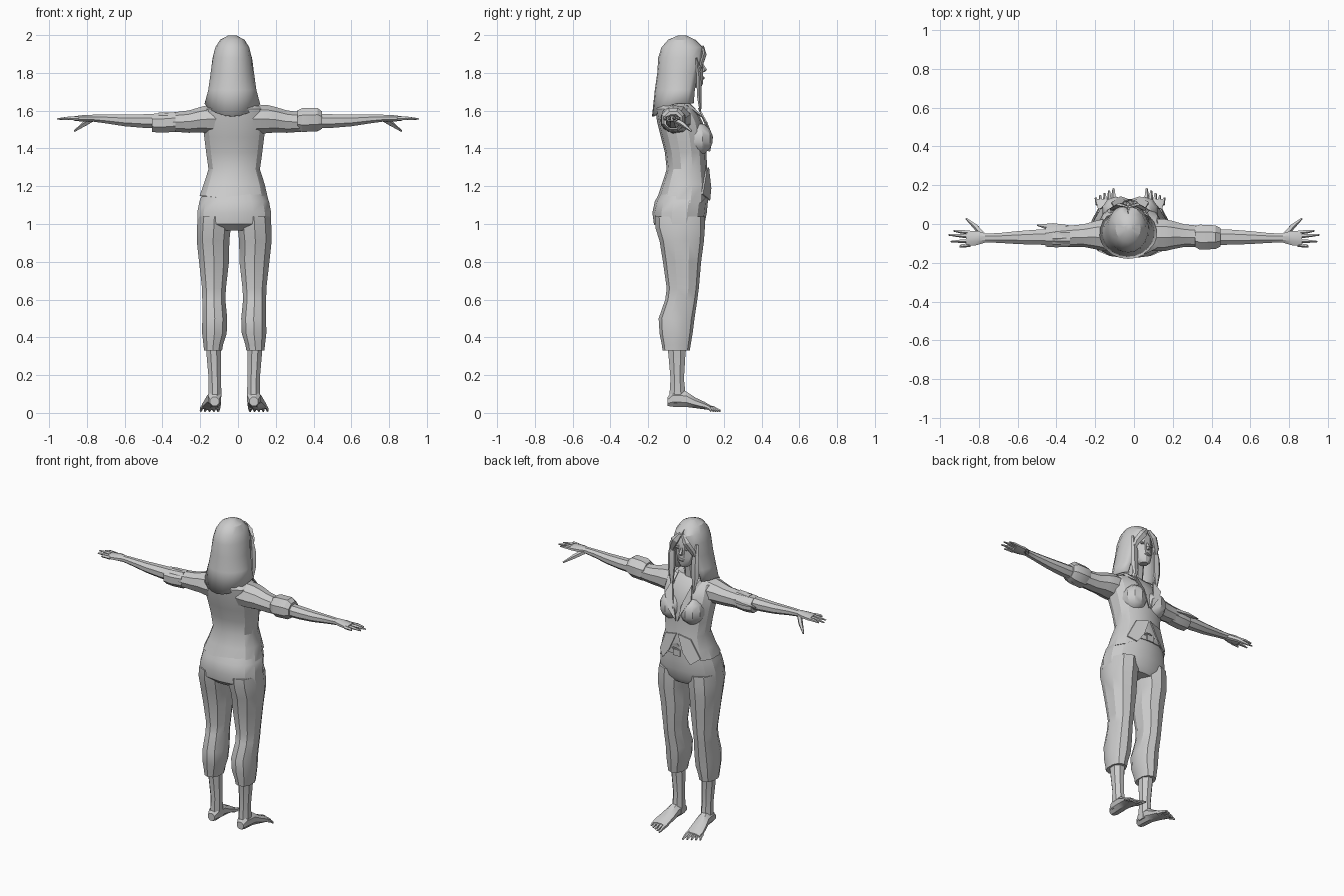
import bpy, bmesh, math
from mathutils import Vector

if "Cube" in bpy.data.objects:
    bpy.data.objects.remove(bpy.data.objects["Cube"])

clay = bpy.data.materials.new("plain_grey")
clay.use_nodes = True
clay.diffuse_color = (0.6, 0.6, 0.6, 1)
clay.node_tree.nodes["Principled BSDF"].inputs["Base Color"].default_value = (0.6, 0.6, 0.6, 1)

MID = -0.02   # the body's centre line in x
SIDES = ((1, "left"), (-1, "right"))


def finish(name, bm, side=1, mid=0.0, angle=28):
    """Turn a bmesh into an object, mirrored if side is -1, moved to mid."""
    for v in bm.verts:
        v.co.x = mid + side * v.co.x
    bmesh.ops.recalc_face_normals(bm, faces=bm.faces)
    me = bpy.data.meshes.new(name)
    bm.to_mesh(me)
    bm.free()
    me.materials.append(clay)
    ob = bpy.data.objects.new(name, me)
    bpy.context.collection.objects.link(ob)
    bpy.ops.object.select_all(action='DESELECT')
    ob.select_set(True)
    bpy.context.view_layer.objects.active = ob
    bpy.ops.object.shade_smooth_by_angle(angle=math.radians(angle))
    return ob


def skin_rings(bm, rings, caps=True):
    rings = [[bm.verts.new(p) for p in r] for r in rings]
    n = len(rings[0])
    for a, b in zip(rings, rings[1:]):
        for i in range(n):
            bm.faces.new((a[i], a[(i + 1) % n], b[(i + 1) % n], b[i]))
    if caps:
        bm.faces.new(rings[0])
        bm.faces.new(rings[-1])


def loft(name, axis, rows, n=10, side=1, mid=0.0, edit=None, power=1.0):
    """Rows are (station, centre u, centre v, radius u, radius v)."""
    rings = []
    for t, u, v, ru, rv in rows:
        ring = []
        for i in range(n):
            a = 2 * math.pi * (i + 0.5) / n
            c, s = math.cos(a), math.sin(a)
            p = u + ru * math.copysign(abs(c) ** power, c)
            q = v + rv * math.copysign(abs(s) ** power, s)
            ring.append({'z': (p, q, t), 'x': (t, p, q), 'y': (p, t, q)}[axis])
        rings.append(ring)
    bm = bmesh.new()
    skin_rings(bm, rings)
    if edit:
        for v in bm.verts:
            edit(v.co)
    return finish(name, bm, side, mid)


def span(rows):
    """Convert (z, centre x, half width, y back, y front) to loft rows."""
    return [(z, x, (b + f) / 2, w, (f - b) / 2) for z, x, w, b, f in rows]


def tube(name, pts, n=5, side=1, mid=0.0, flat=1.0):
    """Tapered tube through (x, y, z, radius) points."""
    ps = [Vector(p[:3]) for p in pts]
    d = (ps[-1] - ps[0]).normalized()
    ref = Vector((0, 1, 0)) if abs(d.z) > 0.7 else Vector((0, 0, 1))
    w = d.cross(ref).normalized()
    h = w.cross(d)
    rings = [[p + q[3] * (w * math.cos(2 * math.pi * i / n) + h * flat * math.sin(2 * math.pi * i / n))
              for i in range(n)] for p, q in zip(ps, pts)]
    bm = bmesh.new()
    skin_rings(bm, rings)
    return finish(name, bm, side, mid)


def plate(name, pts, depth=0.008, side=1, mid=0.0):
    """Thin cloth panel with thickness along y."""
    bm = bmesh.new()
    skin_rings(bm, [pts, [(x, y - depth, z) for x, y, z in pts]])
    return finish(name, bm, side, mid)


def ball(name, centre, size, side=1, mid=0.0, u=10, v=7):
    bm = bmesh.new()
    bmesh.ops.create_uvsphere(bm, u_segments=u, v_segments=v, radius=1)
    for vert in bm.verts:
        vert.co = Vector(c + k * s for c, k, s in zip(centre, vert.co, size))
    return finish(name, bm, side, mid)


# Shirt body, with a hem that dips at the sides and parts at the front
def hem(co):
    if co.z < 1.16:
        co.z = 1.13 if co.y < 0.04 else 1.13 + 0.9 * max(0, 0.12 - abs(co.x))
        co.z += 0.12 * max(-0.15, min(0.15, -co.x))

loft("shirt_body", 'z', span([
    (1.15, 0, 0.188, -0.155, 0.124), (1.21, 0, 0.165, -0.128, 0.126),
    (1.29, 0, 0.139, -0.102, 0.112), (1.38, 0, 0.152, -0.112, 0.108),
    (1.46, 0, 0.162, -0.133, 0.105), (1.54, 0, 0.172, -0.153, 0.088),
    (1.61, 0, 0.165, -0.163, 0.05), (1.645, 0, 0.10, -0.135, 0.015)]),
    n=14, mid=MID, edit=hem, power=0.85)

# Trousers top, belt and buckle
loft("trousers_seat", 'z', span([
    (0.965, 0, 0.165, -0.13, 0.075), (1.0, 0, 0.200, -0.170, 0.098), (1.06, 0, 0.200, -0.178, 0.11),
    (1.12, 0, 0.188, -0.165, 0.116), (1.20, 0, 0.155, -0.12, 0.116)]),
    n=14, mid=MID, power=0.85)
loft("belt", 'z', span([(1.165, 0, 0.172, -0.135, 0.122), (1.195, 0, 0.165, -0.125, 0.122)]),
     n=14, mid=MID, power=0.85)
plate("belt_buckle", [(-0.025, 0.128, 1.16), (0.025, 0.128, 1.16),
                      (0.025, 0.128, 1.2), (-0.025, 0.128, 1.2)], mid=MID)

# Neck and head, facing +y
loft("neck", 'z', [(1.59, 0, -0.035, 0.065, 0.06), (1.66, 0, -0.02, 0.045, 0.045),
                   (1.76, 0, -0.01, 0.045, 0.045)], n=8, mid=-0.03)
loft("head", 'z', span([
    (1.722, 0, 0.025, 0.03, 0.08), (1.745, 0, 0.05, -0.02, 0.092),
    (1.79, 0, 0.071, -0.08, 0.093), (1.84, 0, 0.08, -0.11, 0.09),
    (1.90, 0, 0.083, -0.11, 0.088), (1.95, 0, 0.065, -0.09, 0.06)]), n=12, mid=-0.03)
tube("nose", [(0, 0.085, 1.848, 0.007), (0, 0.098, 1.815, 0.014), (0, 0.088, 1.803, 0.01)], mid=-0.03)
ball("lips", (0, 0.087, 1.773), (0.024, 0.012, 0.010), mid=-0.03, u=8, v=5)

# Long hair: an open shell wrapped round the face
bm = bmesh.new()
N = 16
shell = []   # (z, half width, y back, y front, opening angle, dip at the back)
for z, w, b, f, gap, dip in ((1.999, 0.02, -0.04, 0.0, 0, 0), (1.975, 0.065, -0.095, 0.05, 0, 0),
                             (1.935, 0.09, -0.13, 0.092, 5, 0), (1.88, 0.105, -0.147, 0.105, 26, 0),
                             (1.80, 0.115, -0.152, 0.098, 42, 0), (1.71, 0.128, -0.165, 0.085, 46, 0),
                             (1.64, 0.148, -0.180, 0.085, 48, 0.07)):
    g = math.radians(gap)
    row = []
    for i in range(N + 1):
        a = g + (2 * math.pi - 2 * g) * i / N
        row.append(bm.verts.new((w * math.sin(a), (b + f) / 2 + (f - b) / 2 * math.cos(a),
                                 z - dip * max(0, -math.cos(a)) ** 1.5)))
    shell.append(row)
for a, b in zip(shell, shell[1:]):
    for i in range(N):
        bm.faces.new((a[i], a[i + 1], b[i + 1], b[i]))
bm.faces.new(shell[0][:-1])
bmesh.ops.remove_doubles(bm, verts=bm.verts, dist=0.0005)
hair = finish("hair_shell", bm, mid=-0.03)
solid = hair.modifiers.new("thickness", 'SOLIDIFY')
solid.thickness = 0.012

for s, side in SIDES:
    # Fringe and front locks
    tube(side + "_fringe", [(0.008, 0.09, 1.94, 0.012), (0.04, 0.098, 1.895, 0.026),
                            (0.075, 0.08, 1.84, 0.022), (0.085, 0.065, 1.79, 0.004)],
         side=s, mid=-0.03, flat=0.45)
    tube(side + "_front_lock", [(0.085, 0.055, 1.88, 0.012), (0.085, 0.068, 1.78, 0.026),
                                (0.085, 0.07, 1.68, 0.026), (0.078, 0.078, 1.57, 0.004)],
         side=s, mid=-0.03, flat=0.5)
    # Eyes
    ball(side + "_eye", (0.033, 0.080, 1.843), (0.017, 0.009, 0.008), s, -0.03, 8, 5)

    # Bust, collar and open lapel, shirt tail
    ball(side + "_bust", (0.073, 0.065, 1.45), (0.076, 0.078, 0.085), s, MID)
    plate(side + "_lapel", [(0.006, 0.128, 1.385), (0.05, 0.143, 1.46), (0.095, 0.112, 1.54),
                            (0.07, 0.07, 1.615), (0.035, 0.115, 1.51)], side=s, mid=MID)
    tube(side + "_collar", [(0.02, -0.135, 1.64, 0.018), (0.085, -0.09, 1.645, 0.022),
                            (0.085, 0.01, 1.63, 0.024), (0.075, 0.09, 1.565, 0.008)],
         side=s, mid=MID, flat=0.6)
    plate(side + "_shirt_tail", [(0.006, 0.122, 1.30), (0.09, 0.11, 1.28), (0.145, 0.09, 1.16),
                                 (0.10, 0.128, 1.125), (0.05, 0.134, 1.19)], side=s, mid=MID)

    # Sleeve and rolled cuff
    loft(side + "_sleeve", 'x', [
        (0.08, -0.055, 1.555, 0.085, 0.08), (0.16, -0.055, 1.555, 0.085, 0.075),
        (0.20, -0.055, 1.552, 0.075, 0.068), (0.26, -0.058, 1.542, 0.06, 0.06),
        (0.34, -0.062, 1.54, 0.056, 0.052), (0.42, -0.067, 1.54, 0.052, 0.052)], n=9, side=s)
    if s > 0:
        loft("left_cuff", 'x', [(0.315, -0.065, 1.55, 0.058, 0.056), (0.34, -0.068, 1.55, 0.070, 0.068),
                                (0.42, -0.068, 1.553, 0.066, 0.067), (0.445, -0.068, 1.55, 0.052, 0.05)],
             n=8, side=s)
    else:
        loft("right_cuff", 'x', [(0.33, -0.065, 1.54, 0.056, 0.056), (0.40, -0.065, 1.535, 0.06, 0.056),
                                 (0.455, -0.067, 1.535, 0.054, 0.052)], n=8, side=s)
        tube("right_cuff_flap", [(0.34, -0.03, 1.55, 0.03), (0.42, -0.015, 1.55, 0.024),
                                 (0.50, -0.006, 1.55, 0.003)], side=s, flat=0.5)

    # Forearm, palm and fingers
    loft(side + "_forearm", 'x', [
        (0.38, -0.067, 1.545, 0.044, 0.042), (0.50, -0.068, 1.545, 0.042, 0.039),
        (0.60, -0.07, 1.548, 0.036, 0.033), (0.70, -0.072, 1.556, 0.027, 0.025),
        (0.765, -0.072, 1.56, 0.025, 0.02), (0.81, -0.072, 1.56, 0.040, 0.019),
        (0.865, -0.075, 1.558, 0.043, 0.014)], n=8, side=s)
    for k, (y0, y1, tip) in enumerate(((-0.043, -0.035, 0.93), (-0.064, -0.056, 0.957),
                                       (-0.086, -0.09, 0.945), (-0.107, -0.118, 0.90))):
        tube(f"{side}_finger_{k + 1}", [(0.845, y0, 1.558, 0.011), (0.89, (y0 + y1) / 2, 1.56, 0.010),
                                        (tip, y1, 1.556, 0.004)], side=s)
    tube(side + "_thumb", [(0.775, -0.06, 1.553, 0.016), (0.815, -0.015, 1.528, 0.014),
                           (0.865, 0.028, 1.492, 0.005)], side=s)

    # Trouser leg, gathered below the knee
    loft(side + "_trouser_leg", 'z', span([
        (1.04, 0.105, 0.09, -0.165, 0.10), (0.98, 0.108, 0.094, -0.162, 0.10),
        (0.91, 0.112, 0.090, -0.14, 0.095), (0.80, 0.107, 0.083, -0.122, 0.08),
        (0.66, 0.107, 0.066, -0.102, 0.068), (0.60, 0.108, 0.064, -0.110, 0.06),
        (0.50, 0.103, 0.069, -0.145, 0.045), (0.42, 0.105, 0.068, -0.140, 0.035),
        (0.36, 0.111, 0.054, -0.128, 0.025), (0.33, 0.112, 0.050, -0.124, 0.02)]),
        n=10, side=s, mid=MID, power=0.9)

    # Shin and foot
    loft(side + "_shin", 'z', span([
        (0.38, 0.112, 0.042, -0.105, 0.008), (0.30, 0.108, 0.041, -0.096, 0.0),
        (0.18, 0.103, 0.035, -0.085, -0.008), (0.11, 0.102, 0.037, -0.09, 0.0),
        (0.05, 0.103, 0.036, -0.093, 0.01)]), n=8, side=s, mid=MID)
    loft(side + "_foot", 'y', [
        (-0.098, 0.104, 0.06, 0.025, 0.025), (-0.07, 0.104, 0.075, 0.038, 0.046),
        (0.0, 0.108, 0.073, 0.040, 0.045), (0.05, 0.115, 0.053, 0.048, 0.030),
        (0.10, 0.122, 0.038, 0.053, 0.021), (0.13, 0.124, 0.027, 0.048, 0.013)],
        n=8, side=s, mid=MID)
    for k in range(5):
        x = 0.085 + 0.021 * k
        tube(f"{side}_toe_{k + 1}", [(x, 0.10, 0.032, 0.014 - 0.001 * k),
                                     (x + 0.001 * k, 0.145 - 0.006 * k, 0.024, 0.012 - 0.001 * k),
                                     (x + 0.002 * k, 0.183 - 0.012 * k, 0.010, 0.006)],
             side=s, mid=MID)
